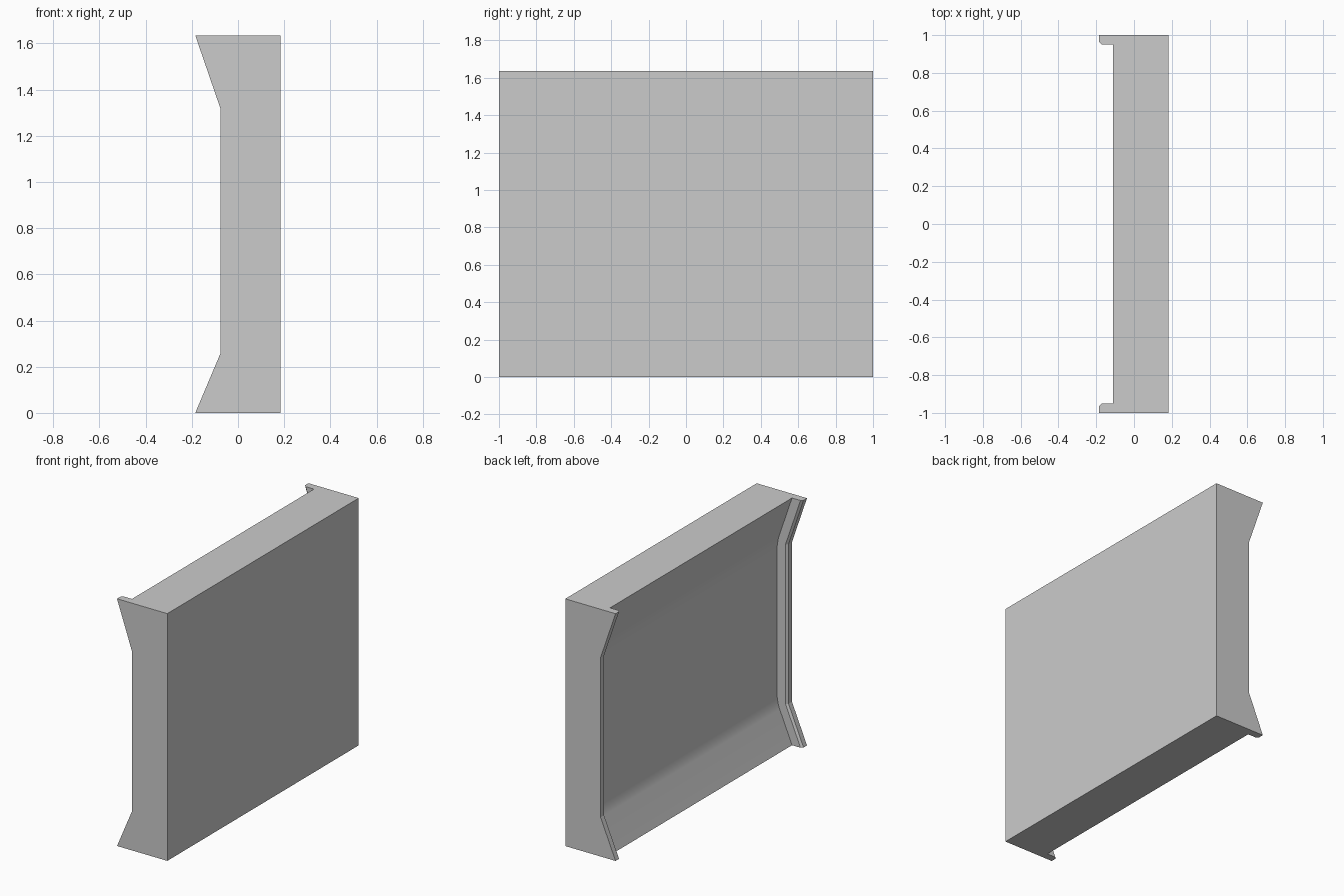
import bpy
import bmesh
import math

default_cube = bpy.data.objects.get("Cube")
if default_cube:
    bpy.data.objects.remove(default_cube)

# Single flat colour
grey = bpy.data.materials.new("neutral_grey")
grey.use_nodes = True
colour = (0.6, 0.6, 0.6, 1.0)
grey.diffuse_color = colour
grey.node_tree.nodes["Principled BSDF"].inputs["Base Color"].default_value = colour

FACE_X = 0.183      # flat outer face
DEPTH = 0.075       # recess between the end flanges
INNER_Y = 0.951     # inner wall of each flange
EASE = 0.013        # eased inner corner of each flange

# Height and flange tip position at each bend
LEVELS = [(0, -0.185), (0.26, -0.075), (1.315, -0.075), (1.635, -0.185)]


def plan_outline(tip):
    """Channel-shaped plan: flat face, two flanges and a recessed panel."""
    half = [(FACE_X, 1), (tip, 1), (tip, INNER_Y + EASE),
            (tip + EASE, INNER_Y), (tip + DEPTH, INNER_Y)]
    return half + [(x, -y) for x, y in reversed(half)]


# Loft the plan upward through the bends
bm = bmesh.new()
rings = [[bm.verts.new((x, y, z)) for x, y in plan_outline(tip)]
         for z, tip in LEVELS]
count = len(rings[0])
for low, high in zip(rings, rings[1:]):
    for i in range(count):
        j = (i + 1) % count
        bm.faces.new((low[i], low[j], high[j], high[i]))
bm.faces.new(rings[0])
bm.faces.new(rings[-1])

# Round the two bends across the recessed panel
bends = [bm.edges.get((ring[4], ring[5])) for ring in rings[1:3]]
bmesh.ops.bevel(bm, geom=bends, offset=0.05, offset_type='OFFSET',
                segments=5, profile=0.5, affect='EDGES')

# Merge the coplanar strips on the flat sides
bmesh.ops.dissolve_limit(bm, angle_limit=math.radians(0.5),
                         verts=bm.verts, edges=bm.edges)
bmesh.ops.recalc_face_normals(bm, faces=bm.faces)

mesh = bpy.data.meshes.new("flanged_panel")
bm.to_mesh(mesh)
bm.free()
mesh.materials.append(grey)
panel = bpy.data.objects.new("flanged_panel", mesh)
bpy.context.collection.objects.link(panel)

# Smooth only the rounded bends
bpy.ops.object.select_all(action='DESELECT')
panel.select_set(True)
bpy.context.view_layer.objects.active = panel
bpy.ops.object.shade_smooth_by_angle(angle=math.radians(10))
